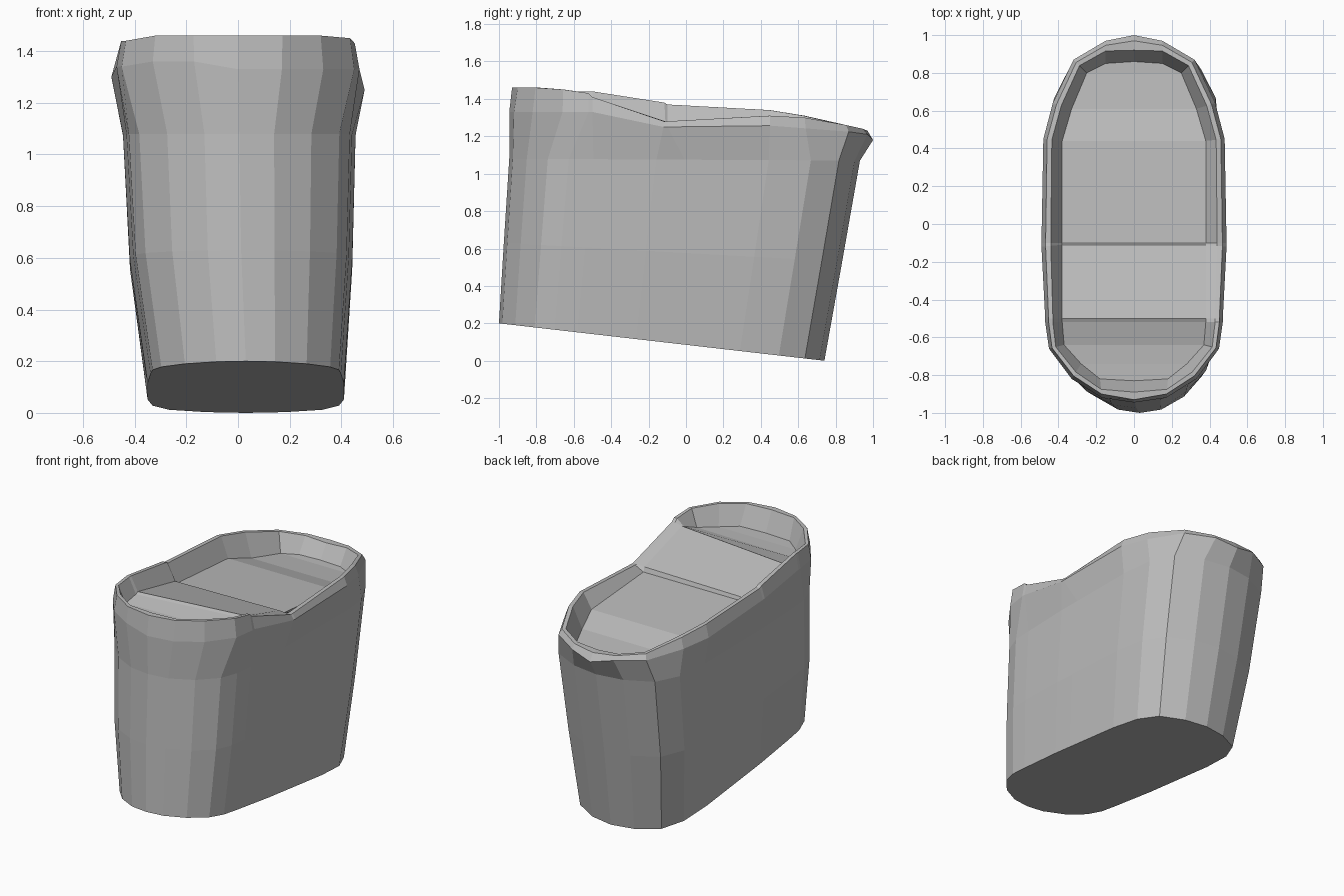
import bpy
import bmesh

cube = bpy.data.objects.get("Cube")
if cube:
    bpy.data.objects.remove(cube, do_unlink=True)

# One plain grey for the whole tub
grey = bpy.data.materials.new("plain_grey")
grey.use_nodes = True
grey.diffuse_color = (0.5, 0.5, 0.5, 1)
grey.node_tree.nodes["Principled BSDF"].inputs["Base Color"].default_value = (0.5, 0.5, 0.5, 1)

# Rim stations from front to back: outer x, outer y, inner x, inner y,
# rim height at -x and at +x, deck height at -x and at +x
STATIONS = [
    (0.17, -0.92, 0.18, -0.82, 1.46, 1.46, 1.33, 1.33),
    (0.33, -0.82, 0.28, -0.74, 1.46, 1.46, 1.33, 1.33),
    (0.45, -0.66, 0.37, -0.64, 1.44, 1.45, 1.33, 1.34),
    (0.47, -0.52, 0.38, -0.52, 1.44, 1.43, 1.34, 1.39),
    (0.47, -0.50, 0.38, -0.50, 1.44, 1.41, 1.35, 1.40),
    (0.49, -0.12, 0.38, -0.11, 1.38, 1.28, 1.27, 1.28),
    (0.49, -0.10, 0.38, -0.10, 1.37, 1.28, 1.25, 1.25),
    (0.48, 0.45, 0.38, 0.44, 1.34, 1.31, 1.21, 1.21),
    (0.43, 0.64, 0.33, 0.61, 1.31, 1.30, 1.16, 1.16),
    (0.32, 0.87, 0.25, 0.80, 1.26, 1.26, 1.14, 1.14),
    (0.15, 0.97, 0.15, 0.85, 1.24, 1.24, 1.14, 1.14),
]
# Body outline: share of half width, share of length from the front
BODY = [(0.3, 0.01), (0.62, 0.05), (0.86, 0.11), (0.95, 0.17), (0.97, 0.24), (1, 0.42),
        (1, 0.5), (1, 0.74), (0.95, 0.86), (0.78, 0.94), (0.4, 0.985)]


def loop(rows, point, nose, tail):
    """Closed ring: +x side front to back, tail, -x side back to front, nose."""
    right = [point(s, 1) for s in rows]
    left = [point(s, -1) for s in reversed(rows)]
    return right + [tail] + left + [nose]


def bridge(bm, low, high):
    count = len(low)
    for i in range(count):
        j = (i + 1) % count
        bm.faces.new((low[i], low[j], high[j], high[i]))


def finish(bm, name):
    bmesh.ops.recalc_face_normals(bm, faces=bm.faces)
    mesh = bpy.data.meshes.new(name)
    bm.to_mesh(mesh)
    bm.free()
    mesh.materials.append(grey)
    obj = bpy.data.objects.new(name, mesh)
    bpy.context.collection.objects.link(obj)
    return obj


def add_ring(bm, coords):
    return [bm.verts.new(c) for c in coords]


def body_ring(width, shift, front, back, z_front, z_back):
    """Body outline on a plane tilted along y."""
    def place(x, t):
        return (x * width + shift, front + t * (back - front), z_front + t * (z_back - z_front))
    return loop(BODY, lambda s, side: place(s[0] * side, s[1]), place(0, 0), place(0, 1))


def shoulder(s, side):
    lean = 1.33 - 0.077 * max(0, s[1] + 0.5)
    if side < 0:
        return (-s[0], s[1], max(lean, s[4] - 0.1))
    return (s[0], s[1], min(lean, s[5] - 0.03))


def ridge(blend):
    def point(s, side):
        x = s[0] + (s[2] - s[0]) * blend
        y = s[1] + (s[3] - s[1]) * blend
        return (x * side, y, s[5] if side > 0 else s[4])
    return point


def deck(s, side):
    return (s[2] * side, s[3], s[7] if side > 0 else s[6])


BELT = body_ring(0.45, 0.005, -0.945, 0.93, 1.08, 1.07)
NOSE, TAIL = (0, -0.83, 1.33), (0, 0.86, 1.14)

# Tapered, slightly bulging body with slanted base
bm = bmesh.new()
base = add_ring(bm, body_ring(0.38, 0.03, -1.0, 0.74, 0.2, 0.0))
middle = add_ring(bm, body_ring(0.43, 0.012, -0.974, 0.835, 0.63, 0.53))
belt = add_ring(bm, BELT)
bridge(bm, base, middle)
bridge(bm, middle, belt)
bm.faces.new(base)
finish(bm, "tapered_body")

# Flared collar and rounded rim
bm = bmesh.new()
rings = [
    BELT,
    loop(STATIONS, shoulder, (0, -0.945, 1.33), (0, 1.0, 1.18)),
    loop(STATIONS, ridge(0.2), (0, -0.93, 1.46), (0, 0.97, 1.23)),
    loop(STATIONS, ridge(0.45), (0, -0.89, 1.46), (0, 0.92, 1.23)),
    loop(STATIONS, deck, NOSE, TAIL),
]
rings = [add_ring(bm, r) for r in rings]
for low, high in zip(rings, rings[1:]):
    bridge(bm, low, high)
finish(bm, "flared_rim")

# Stepped deck panels spanning the inside of the rim
bm = bmesh.new()
right = add_ring(bm, [deck(s, 1) for s in STATIONS])
left = add_ring(bm, [deck(s, -1) for s in STATIONS])
for i in range(len(STATIONS) - 1):
    bm.faces.new((left[i], right[i], right[i + 1], left[i + 1]))
nose, tail = add_ring(bm, [NOSE, TAIL])
bm.faces.new((left[0], nose, right[0]))
bm.faces.new((right[-1], tail, left[-1]))
finish(bm, "stepped_deck")
